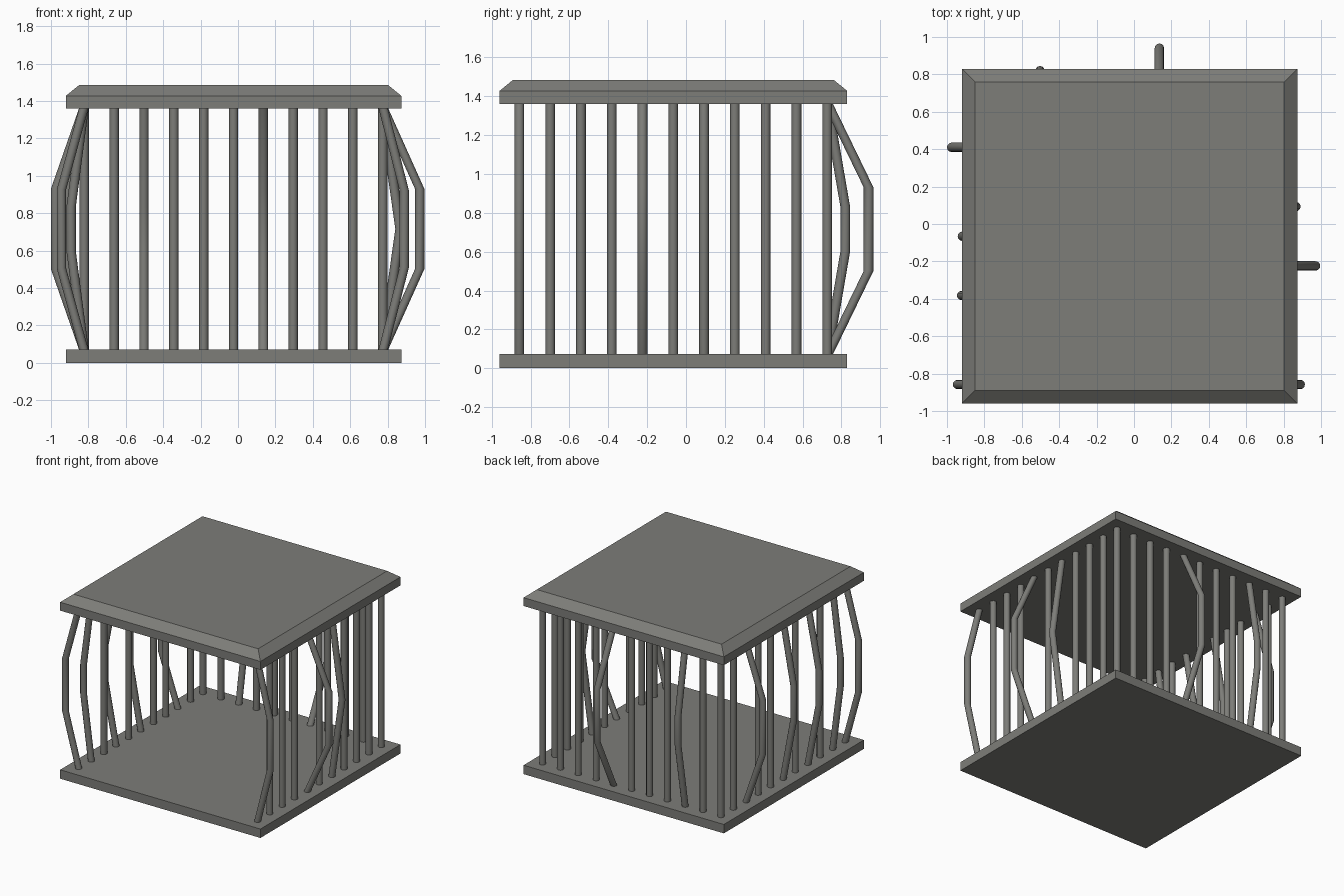
import bpy, bmesh, math

if "Cube" in bpy.data.objects:
    bpy.data.objects.remove(bpy.data.objects["Cube"])

grey = bpy.data.materials.new("iron grey")
grey.diffuse_color = (0.205, 0.205, 0.19, 1)
grey.use_nodes = True
grey.node_tree.nodes["Principled BSDF"].inputs["Base Color"].default_value = grey.diffuse_color

X0, X1, Y0, Y1 = -0.92, 0.873, -0.96, 0.83      # plate footprint
BX0, BX1, BY0, BY1 = -0.822, 0.774, -0.858, 0.727  # bar grid
LOW, HIGH, MID, R = 0.072, 1.36, 0.716, 0.025


def finish(bm, name, smooth=False):
    bmesh.ops.recalc_face_normals(bm, faces=bm.faces)
    me = bpy.data.meshes.new(name)
    bm.to_mesh(me)
    bm.free()
    me.materials.append(grey)
    ob = bpy.data.objects.new(name, me)
    bpy.context.collection.objects.link(ob)
    if smooth:
        bpy.ops.object.select_all(action='DESELECT')
        ob.select_set(True)
        bpy.context.view_layer.objects.active = ob
        bpy.ops.object.shade_smooth_by_angle(angle=math.radians(35))
    return ob


def loft(bm, rings):
    loops = [[bm.verts.new(p) for p in ring] for ring in rings]
    n = len(loops[0])
    for a, b in zip(loops, loops[1:]):
        for i in range(n):
            j = (i + 1) % n
            bm.faces.new((a[i], a[j], b[j], b[i]))
    bm.faces.new(loops[0][::-1])
    bm.faces.new(loops[-1])


def plate(name, levels):
    """Stack of rectangles: (z, inset)."""
    bm = bmesh.new()
    loft(bm, [[(X0 + d, Y0 + d, z), (X1 - d, Y0 + d, z),
               (X1 - d, Y1 - d, z), (X0 + d, Y1 - d, z)] for z, d in levels])
    finish(bm, name)


def bar(name, x, y, direction=(0, 0), bulge=0.0, half=0.0):
    """Round bar, bent outward by bulge; half = half height of the flat middle."""
    path = [(LOW - 0.01, 0)]
    if bulge:
        path += [(MID - half, bulge)] + ([(MID + half, bulge)] if half else [])
    path.append((HIGH + 0.01, 0))
    rings = []
    for z, d in path:
        cx, cy = x + direction[0] * d, y + direction[1] * d
        rings.append([(cx + R * math.cos(2 * math.pi * i / 12),
                       cy + R * math.sin(2 * math.pi * i / 12), z) for i in range(12)])
    bm = bmesh.new()
    loft(bm, rings)
    finish(bm, name, True)


# floor and bevelled roof
plate("floor_plate", [(0, 0), (LOW, 0)])
plate("roof_plate", [(HIGH, 0), (1.428, 0), (1.485, 0.07)])

# bent bars by row: index -> (bulge, half height of flat part)
left_bent = {0: (0.122, 0.21), 1: (0.07, 0.12), 3: (0.1, 0.14),
             5: (0.096, 0.14), 8: (0.153, 0.215)}
right_bent = {0: (0.115, 0.205), 4: (0.197, 0.215), 6: (0.092, 0)}
back_bent = {2: (0.093, 0.115), 6: (0.213, 0.215)}

# side rows (the front is open)
for i in range(11):
    y = BY0 + (BY1 - BY0) * i / 10
    bar(f"left_bar_{i}", BX0, y, (-1, 0), *left_bent.get(i, (0, 0)))
    bar(f"right_bar_{i}", BX1, y, (1, 0), *right_bent.get(i, (0, 0)))

# back row between the corner bars
for i in range(1, 10):
    x = BX0 + (BX1 - BX0) * i / 10
    bar(f"back_bar_{i}", x, BY1, (0, 1), *back_bent.get(i, (0, 0)))
